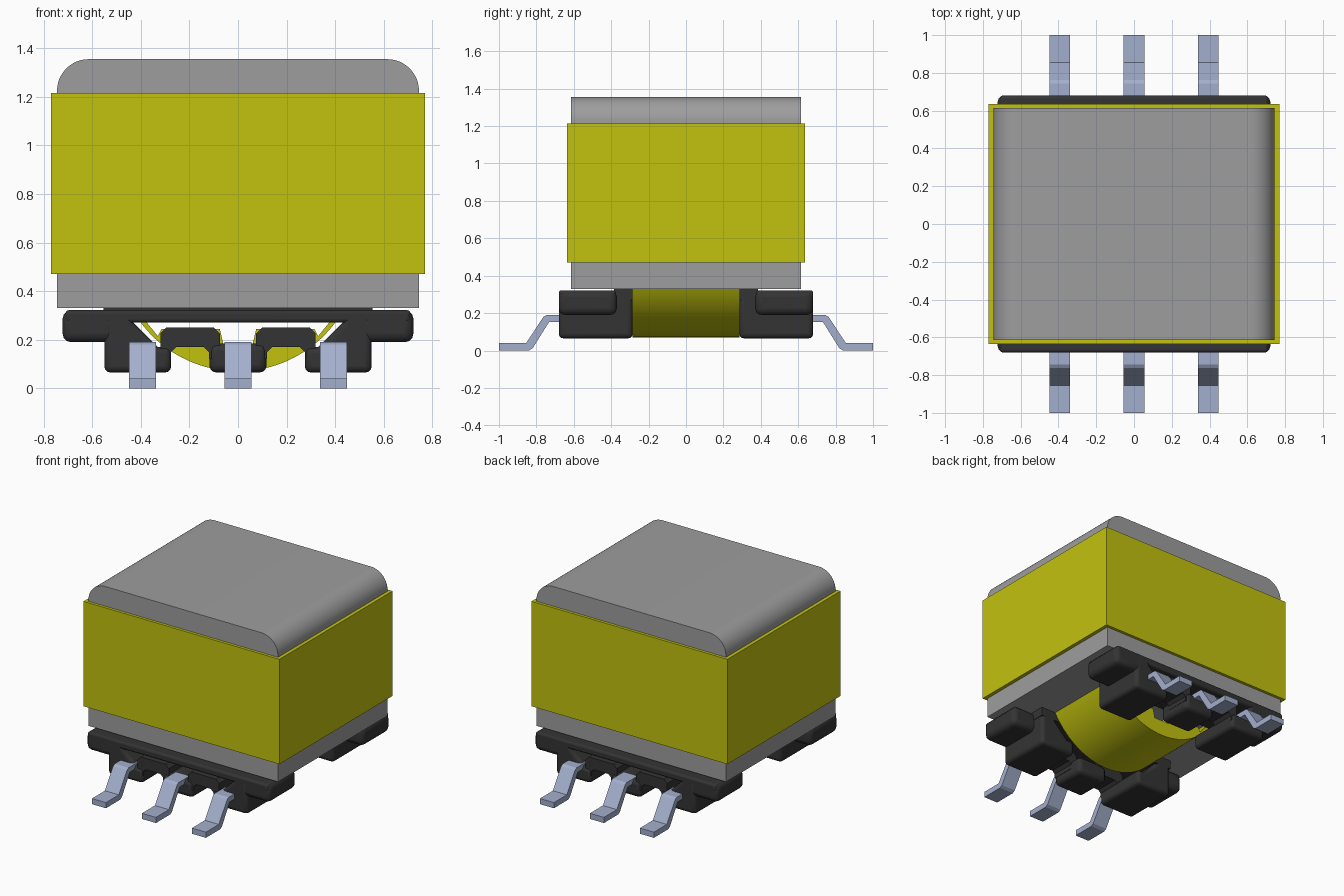
import bpy, bmesh, math

cube = bpy.data.objects.get("Cube")
if cube:
    bpy.data.objects.remove(cube, do_unlink=True)


def material(name, rgb):
    m = bpy.data.materials.new(name)
    m.use_nodes = True
    m.diffuse_color = (*rgb, 1)
    bsdf = m.node_tree.nodes["Principled BSDF"]
    bsdf.inputs["Base Color"].default_value = (*rgb, 1)
    bsdf.inputs["Roughness"].default_value = 0.6
    return m


GREY = material("ferrite grey", (0.34, 0.34, 0.34))
YELLOW = material("tape yellow", (0.54, 0.54, 0.005))
BLACK = material("plastic black", (0.034, 0.034, 0.034))
STEEL = material("lead steel", (0.37, 0.43, 0.61))


def prism(name, pts, axis, a, b, mat, bevel=0.0, smooth=False):
    """Extrude a closed profile from a to b; axis 'y' takes (x, z), 'x' takes (y, z)."""
    place = {"y": lambda p, t: (p[0], t, p[1]), "x": lambda p, t: (t, p[0], p[1])}[axis]
    bm = bmesh.new()
    lo = [bm.verts.new(place(p, a)) for p in pts]
    hi = [bm.verts.new(place(p, b)) for p in pts]
    n = len(pts)
    bm.faces.new(lo)
    bm.faces.new(hi)
    for i in range(n):
        bm.faces.new((lo[i], lo[(i + 1) % n], hi[(i + 1) % n], hi[i]))
    bmesh.ops.recalc_face_normals(bm, faces=bm.faces)
    mesh = bpy.data.meshes.new(name)
    bm.to_mesh(mesh)
    bm.free()
    ob = bpy.data.objects.new(name, mesh)
    bpy.context.collection.objects.link(ob)
    mesh.materials.append(mat)
    if bevel:
        mod = ob.modifiers.new("rounded edges", "BEVEL")
        mod.width = bevel
        mod.segments = 3
        mod.limit_method = "ANGLE"
        mod.angle_limit = math.radians(50)
    if bevel or smooth:
        bpy.ops.object.select_all(action="DESELECT")
        ob.select_set(True)
        bpy.context.view_layer.objects.active = ob
        bpy.ops.object.shade_smooth_by_angle(angle=math.radians(32))
    return ob


def rect(x0, x1, z0, z1):
    return [(x0, z0), (x1, z0), (x1, z1), (x0, z1)]


def arc(cx, cz, r, a0, a1, n):
    return [(cx + r * math.cos(math.radians(a0 + (a1 - a0) * i / n)),
             cz + r * math.sin(math.radians(a0 + (a1 - a0) * i / n))) for i in range(n + 1)]


# Core block with rounded upper side edges
core = [(-0.745, 0.33), (0.745, 0.33)]
core += arc(0.615, 1.225, 0.13, 0, 90, 12) + arc(-0.615, 1.225, 0.13, 90, 180, 12)
prism("core", core, "y", -0.615, 0.615, GREY, smooth=True)

# Tape band around the core
for s, side in ((-1, "front"), (1, "back")):
    prism("tape_" + side, rect(-0.77, 0.77, 0.47, 1.215), "y", s * 0.61, s * 0.635, YELLOW)
for s, side in ((-1, "right"), (1, "left")):
    prism("tape_" + side, rect(-0.635, 0.635, 0.47, 1.215), "x", s * 0.74, s * 0.77, YELLOW)

# Winding: lower crescent of a cylinder hanging below the core
outer = arc(0, 0.57, 0.5, 208.5, 331.5, 40)
inner = [(0.425, 0.332), (0.33, 0.215), (0.315, 0.245), (0.075, 0.245), (0.06, 0.18)]
prism("winding", outer + inner + [(-x, z) for x, z in reversed(inner)],
      "y", -0.285, 0.285, YELLOW, smooth=True)

# Bobbin and leads, the same on the front and the back
lead = [(1, 0), (1, 0.04), (0.855, 0.04), (0.762, 0.18), (0.745, 0.19), (0.62, 0.19),
        (0.62, 0.153), (0.732, 0.153), (0.82, 0.012), (0.84, 0)]
foot = [(0.275, 0.065), (0.55, 0.065), (0.55, 0.31), (0.43, 0.31),
        (0.43, 0.27), (0.33, 0.17), (0.275, 0.17)]
arch = [(0.075, 0.12), (0.12, 0.12), (0.12, 0.15), (0.14, 0.17), (0.255, 0.17), (0.275, 0.15),
        (0.275, 0.12), (0.32, 0.12), (0.32, 0.225), (0.295, 0.25), (0.1, 0.25), (0.075, 0.225)]
for s, end in ((-1, "front"), (1, "back")):
    prism(end + "_bobbin_bar", rect(-0.71, 0.71, 0.27, 0.322), "y", s * 0.375, s * 0.68, BLACK, 0.015)
    prism(end + "_bobbin_flange", rect(-0.553, 0.553, 0.27, 0.332), "y", s * 0.285, s * 0.385, BLACK)
    prism(end + "_middle_foot", rect(-0.118, 0.118, 0.065, 0.185), "y", s * 0.42, s * 0.68, BLACK, 0.03)
    for m, side in ((-1, "right"), (1, "left")):
        tag = end + "_" + side
        prism(tag + "_foot", [(m * x, z) for x, z in foot], "y", s * 0.285, s * 0.68, BLACK, 0.025)
        prism(tag + "_ear", rect(min(m * 0.5, m * 0.722), max(m * 0.5, m * 0.722), 0.19, 0.322),
              "y", s * 0.37, s * 0.68, BLACK, 0.035)
        prism(tag + "_arch", [(m * x, z) for x, z in arch], "y", s * 0.5, s * 0.67, BLACK)
    for i, x in enumerate((-0.393, 0, 0.393)):
        prism(f"{end}_lead_{i + 1}", [(s * y, z) for y, z in lead],
              "x", x - 0.055, x + 0.055, STEEL)
